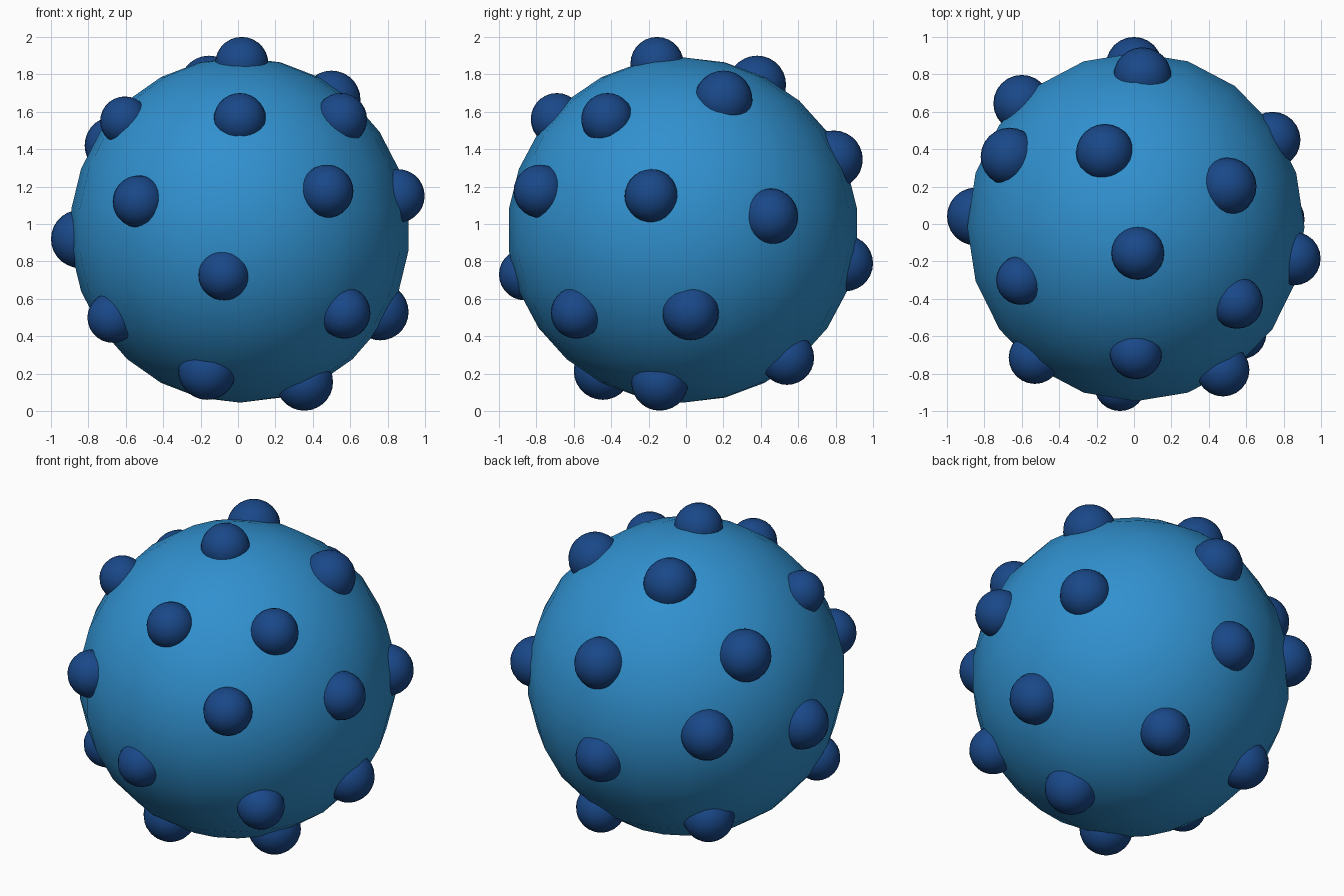
import bpy


def material(name, rgb):
    m = bpy.data.materials.new(name)
    m.diffuse_color = (*rgb, 1)
    return m


def ball(name, loc, scale, segs, rings, mat):
    bpy.ops.mesh.primitive_uv_sphere_add(segments=segs, ring_count=rings, radius=1, location=loc)
    ob = bpy.context.object
    ob.name = name
    ob.scale = scale
    bpy.ops.object.transform_apply(location=False, rotation=False, scale=True)
    bpy.ops.object.shade_smooth()
    ob.data.materials.append(mat)
    return ob


light_blue = material("light_blue", (0.03, 0.28, 0.62))
dark_blue = material("dark_blue", (0.01, 0.065, 0.25))

# Slightly uneven main body
ball("body", (0.01, -0.016, 0.968), (0.908, 0.938, 0.923), 20, 13, light_blue)

# Bumps scattered over the surface: x, y, z, radius
bumps = [
    (0.02, -0.155, 1.858, 0.142),
    (0.01, -0.69, 1.56, 0.14),
    (0.55, -0.42, 1.56, 0.14),
    (-0.605, -0.30, 1.55, 0.132),
    (-0.53, -0.715, 1.12, 0.14),
    (0.475, -0.78, 1.175, 0.142),
    (0.855, -0.185, 1.15, 0.143),
    (-0.075, -0.862, 0.73, 0.138),
    (-0.845, 0.04, 0.92, 0.155),
    (-0.67, -0.36, 0.50, 0.135),
    (0.57, -0.585, 0.525, 0.138),
    (0.76, 0.025, 0.53, 0.152),
    (-0.165, -0.445, 0.215, 0.155),
    (0.355, -0.14, 0.155, 0.153),
    (-0.155, 0.38, 1.745, 0.155),
    (0.50, 0.20, 1.665, 0.155),
    (0.74, 0.45, 1.04, 0.15),
    (0.045, 0.79, 1.345, 0.155),
    (0.0, 0.85, 0.79, 0.15),
    (-0.60, 0.645, 1.01, 0.152),
    (-0.665, 0.36, 1.42, 0.155),
    (0.22, 0.54, 0.285, 0.145),
    (-0.46, 0.43, 0.37, 0.15),
]
for i, (x, y, z, r) in enumerate(bumps):
    ball(f"bump_{i + 1}", (x, y, z), (r, r, r), 24, 14, dark_blue)
